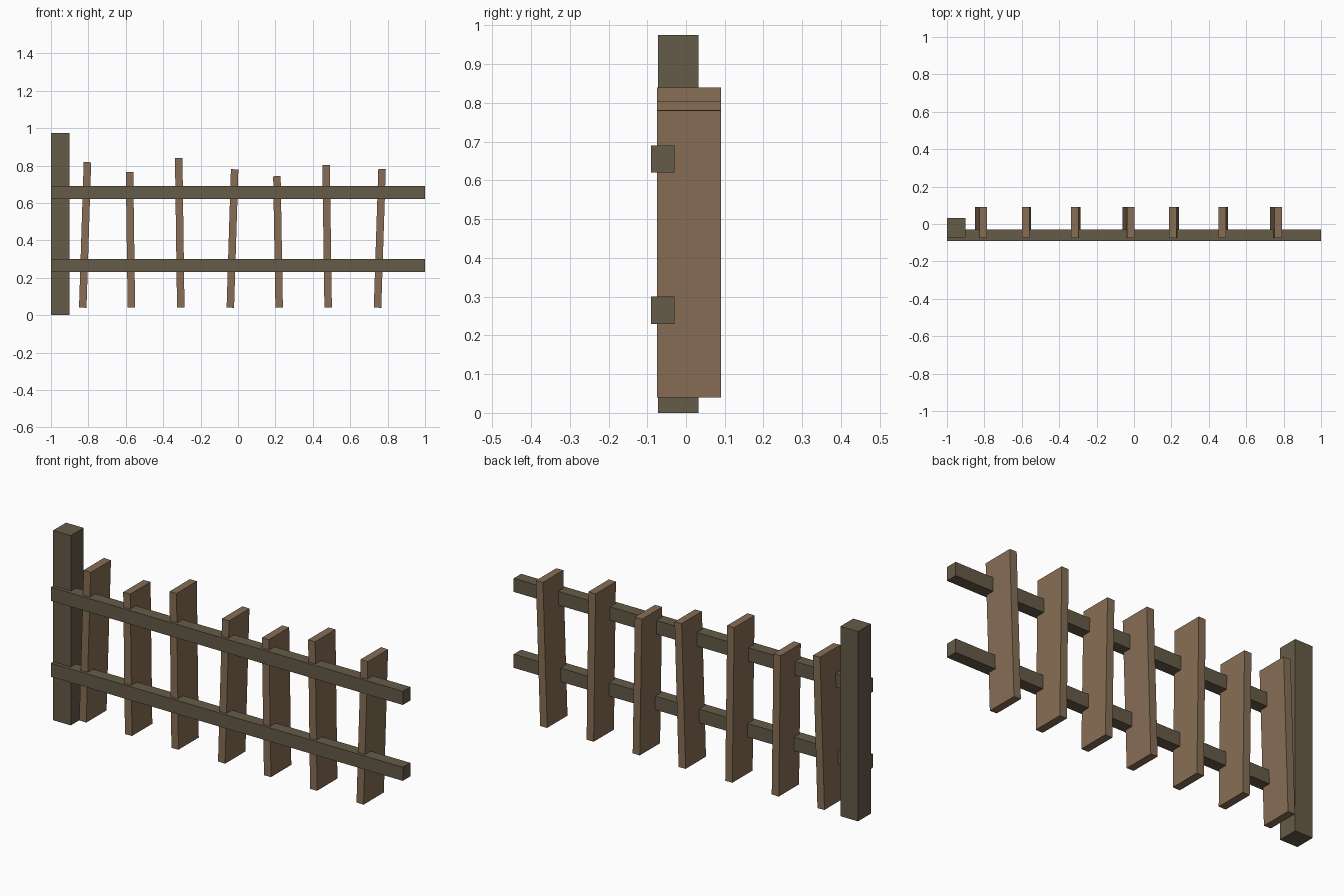
import bpy
from math import atan2, hypot
from mathutils import Matrix

if "Cube" in bpy.data.objects:
    bpy.data.objects.remove(bpy.data.objects["Cube"])


def material(name, rgb):
    m = bpy.data.materials.new(name)
    m.diffuse_color = (*rgb, 1)
    m.use_nodes = True
    m.node_tree.nodes["Principled BSDF"].inputs["Base Color"].default_value = m.diffuse_color
    return m


dark = material("weathered_wood", (0.13, 0.105, 0.065))
light = material("plank_wood", (0.24, 0.155, 0.09))


def box(name, centre, size, mat, tilt=0.0):
    bpy.ops.mesh.primitive_cube_add(size=1)
    ob = bpy.context.object
    ob.name = name
    ob.data.transform(Matrix.Diagonal((*size, 1)))
    ob.location = centre
    ob.rotation_euler = (0, tilt, 0)
    ob.data.materials.append(mat)
    return ob


# End post
box("post", (-0.95, -0.02, 0.4875), (0.10, 0.104, 0.975), dark)

# Horizontal rails
for name, z in (("lower_rail", 0.265), ("upper_rail", 0.655)):
    box(name, (0, -0.06, z), (2.0, 0.06, 0.07), dark)

# Leaning pickets: bottom x, top x, top z
pickets = [(-0.83, -0.805, 0.818), (-0.57, -0.58, 0.766), (-0.306, -0.317, 0.84),
           (-0.041, -0.018, 0.78), (0.22, 0.208, 0.743), (0.482, 0.471, 0.803),
           (0.746, 0.77, 0.781)]
for i, (x0, x1, top) in enumerate(pickets, 1):
    z0 = 0.04
    box(f"picket_{i}", ((x0 + x1) / 2, 0.0075, (z0 + top) / 2),
        (0.04, 0.165, hypot(x1 - x0, top - z0)), light, atan2(x1 - x0, top - z0))
